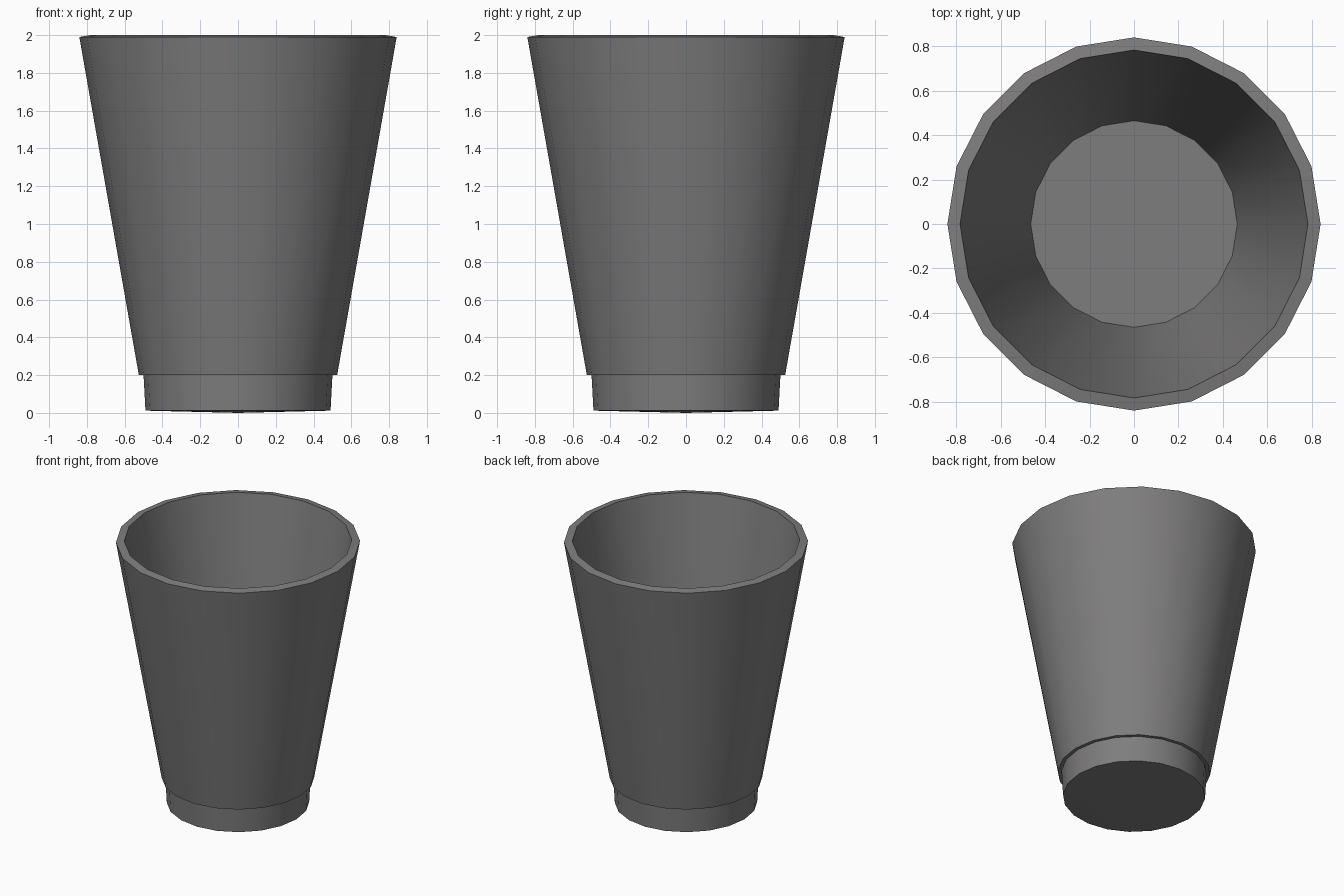
import bpy, bmesh, math

if "Cube" in bpy.data.objects:
    bpy.data.objects.remove(bpy.data.objects["Cube"])

SIDES = 20

grey = bpy.data.materials.new("warm grey")
grey.diffuse_color = (0.212, 0.206, 0.207, 1.0)
grey.use_nodes = True
grey.node_tree.nodes["Principled BSDF"].inputs["Base Color"].default_value = grey.diffuse_color

# Cup profile (radius, z), from underside centre, up the outside, to the inner floor
profile = [
    (0.0, 0.0),      # slightly domed underside
    (0.49, 0.012),   # foot
    (0.50, 0.20),
    (0.525, 0.20),   # step out to the wall
    (0.84, 1.99),    # outer rim
    (0.783, 2.0),    # inner rim
    (0.465, 0.20),   # inner floor edge
    (0.0, 0.20),     # inner floor centre
]


def lathe(name, points, sides, material):
    bm = bmesh.new()
    rings = []
    for r, z in points:
        n = sides if r > 0 else 1
        rings.append([bm.verts.new((r * math.cos(2 * math.pi * i / sides),
                                    r * math.sin(2 * math.pi * i / sides), z))
                      for i in range(n)])
    for a, b in zip(rings, rings[1:]):
        for i in range(sides):
            j = (i + 1) % sides
            if len(a) == 1:
                bm.faces.new((a[0], b[j], b[i]))
            elif len(b) == 1:
                bm.faces.new((a[i], a[j], b[0]))
            else:
                bm.faces.new((a[i], a[j], b[j], b[i]))
    bmesh.ops.recalc_face_normals(bm, faces=bm.faces)
    mesh = bpy.data.meshes.new(name)
    bm.to_mesh(mesh)
    bm.free()
    mesh.materials.append(material)
    obj = bpy.data.objects.new(name, mesh)
    bpy.context.collection.objects.link(obj)
    return obj


cup = lathe("cup", profile, SIDES, grey)

# Smooth round the wall, sharp at rim, step and foot
bpy.context.view_layer.objects.active = cup
cup.select_set(True)
bpy.ops.object.shade_smooth_by_angle(angle=math.radians(30))
